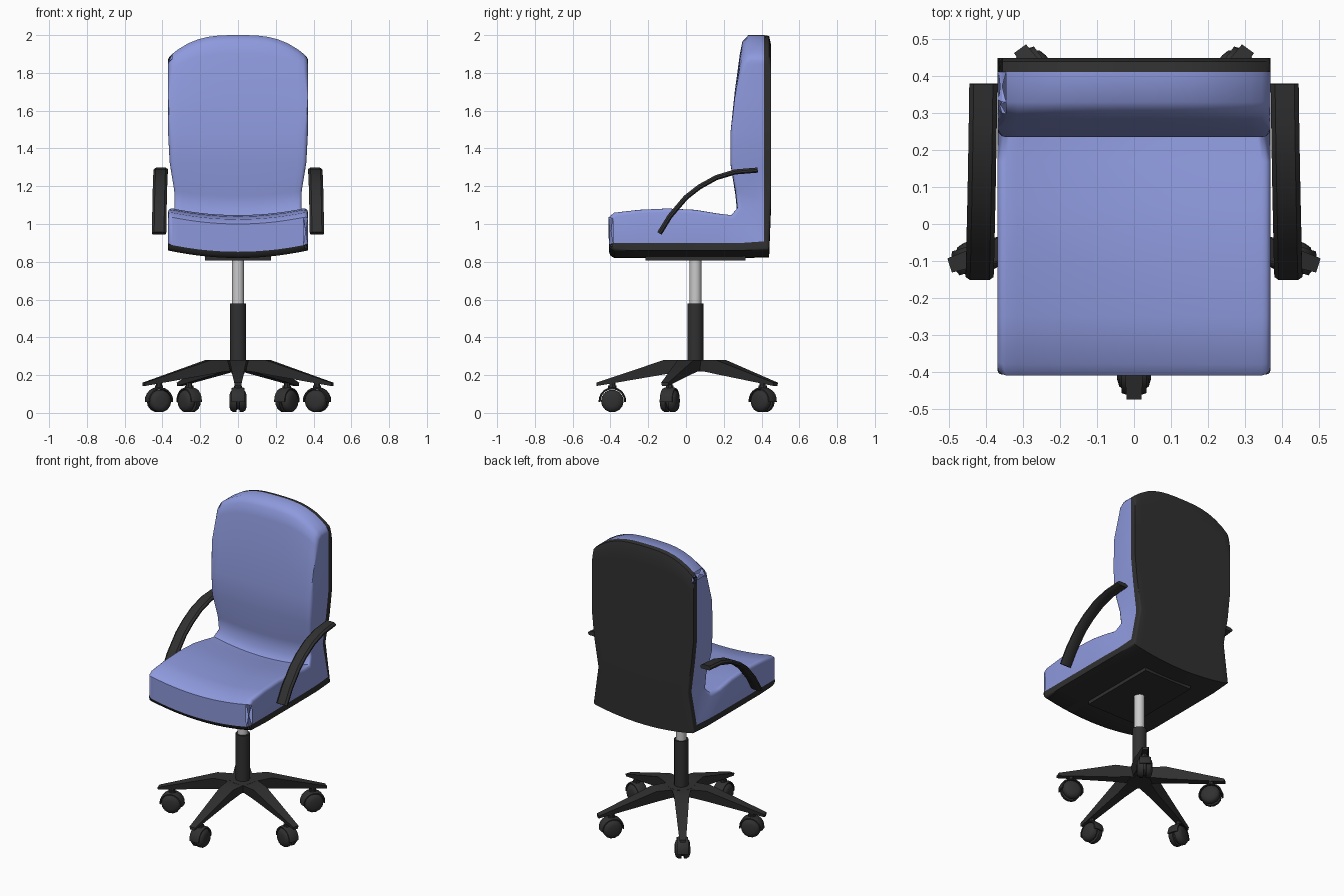
import bpy, bmesh, math
from math import sin, cos, pi, radians
from mathutils import Matrix, Vector

if "Cube" in bpy.data.objects:
    bpy.data.objects.remove(bpy.data.objects["Cube"])

W = 0.37  # half width of the seat
CY = 0.05  # y of the pedestal axis


def material(name, rgb):
    m = bpy.data.materials.new(name)
    m.diffuse_color = (*rgb, 1)
    m.use_nodes = True
    m.node_tree.nodes["Principled BSDF"].inputs["Base Color"].default_value = m.diffuse_color
    return m


BLUE = material("blue_fabric", (0.27, 0.32, 0.72))
BLACK = material("black_plastic", (0.03, 0.03, 0.03))


def finish(name, bm, mat=None, angle=40):
    bmesh.ops.recalc_face_normals(bm, faces=bm.faces[:])
    me = bpy.data.meshes.new(name)
    bm.to_mesh(me)
    bm.free()
    ob = bpy.data.objects.new(name, me)
    bpy.context.collection.objects.link(ob)
    if mat:
        me.materials.append(mat)
    bpy.ops.object.select_all(action='DESELECT')
    ob.select_set(True)
    bpy.context.view_layer.objects.active = ob
    bpy.ops.object.shade_smooth_by_angle(angle=radians(angle))
    return ob


def loft(name, rings, mat=None, angle=40, matrix=Matrix()):
    """Skin a list of equal-length closed rings and cap the ends."""
    bm = bmesh.new()
    rows = [[bm.verts.new(matrix @ Vector(p)) for p in r] for r in rings]
    n = len(rows[0])
    for a, b in zip(rows, rows[1:]):
        for i in range(n):
            bm.faces.new((a[i], a[(i + 1) % n], b[(i + 1) % n], b[i]))
    bm.faces.new(rows[0])
    bm.faces.new(rows[-1])
    return finish(name, bm, mat, angle)


def clamp(t):
    return max(0.0, min(1.0, t))


def half_width(z):
    pts = [(0.8, .37), (0.9, .365), (1.0, .34), (1.1, .325), (1.2, .335), (1.4, .37), (3, .37)]
    for (z0, a), (z1, b) in zip(pts, pts[1:]):
        if z <= z1:
            return a + (b - a) * clamp((z - z0) / (z1 - z0))


def shape(co):
    """Sag the seat, pinch the waist and arch the top of the backrest."""
    x, y, z = co
    s = abs(x) / W
    t = clamp((y - 0.2) / 0.1)
    nz = z + 0.04 * s * s * (1 - clamp((z - 1.05) / 0.3))
    nz -= 0.12 * s ** 3 * clamp((z - 1.6) / 0.4)
    return Vector((x * (1 - t + t * half_width(z) / W), y, nz))


def slab(name, face, rear, offset, mat):
    """Strip between two side profiles, spread across x; the face rim is rounded."""
    bm = bmesh.new()
    n, k = len(face), 14
    xs = [-W + 2 * W * i / k for i in range(k + 1)]
    F = [[bm.verts.new((x, *p)) for p in face] for x in xs]
    R = [[bm.verts.new((x, *p)) for p in rear] for x in xs]
    for i in range(k):
        for g in (F, R):
            for j in range(n - 1):
                bm.faces.new((g[i][j], g[i][j + 1], g[i + 1][j + 1], g[i + 1][j]))
        for j in (0, n - 1):
            bm.faces.new((F[i][j], R[i][j], R[i + 1][j], F[i + 1][j]))
    rim = []
    for i in (0, k):
        for j in range(n - 1):
            bm.faces.new((F[i][j], F[i][j + 1], R[i][j + 1], R[i][j]))
            rim.append(bm.edges.get((F[i][j], F[i][j + 1])))
        rim += [bm.edges.get((F[i][j], R[i][j])) for j in (0, n - 1)]
    bmesh.ops.bevel(bm, geom=rim, offset=offset, segments=3, profile=0.5, affect='EDGES')
    for v in bm.verts:
        v.co = shape(v.co)
    finish(name, bm, mat, 50)


# Seat and backrest: side profiles as (y, z), from the seat front to the top
front = [(-.41, 1.0), (-.38, 1.025), (-.25, 1.04), (-.1, 1.047), (.05, 1.04), (.17, 1.02),
         (.24, 1.012), (.272, 1.05), (.262, 1.15), (.235, 1.32), (.235, 1.48), (.258, 1.7),
         (.285, 1.9), (.298, 1.965), (.33, 2.0)]
ys = [-.38, -.25, -.1, .05, .17, .3]
zs = [1.08, 1.3, 1.48, 1.7, 1.88, 1.95]
seam = [(-.408, .853)] + [(y, .86) for y in ys] + [(.412, .868)] + [(.412, z) for z in zs] + [(.412, 2.0)]
outer = [(-.40, .832)] + [(y, .82) for y in ys] + [(.44, .823)] + [(.45, z) for z in zs] + [(.44, 1.995)]
slab("cushion", front, seam, 0.024, BLUE)
slab("shell", outer, seam, 0.014, BLACK)

# Armrests: flat chamfered band swept along a curve in the side plane
path = [(-.14, .95), (-.085, 1.04), (0, 1.14), (.07, 1.195), (.16, 1.245), (.26, 1.275), (.38, 1.285)]
band = [(-.038, -.006), (-.028, -.013), (.028, -.013), (.038, -.006),
        (.038, .004), (.026, .014), (-.026, .014), (-.038, .004)]
for side, label in ((-1, "left"), (1, "right")):
    rings = []
    for i, (y, z) in enumerate(path):
        a, b = path[max(i - 1, 0)], path[min(i + 1, len(path) - 1)]
        d = Vector((b[0] - a[0], b[1] - a[1])).normalized()
        cx = 0.418 - 0.01 * i / (len(path) - 1)
        rings.append([(side * (cx + u), y - d.y * v, z + d.x * v) for u, v in band])
    loft(label + "_armrest", rings, BLACK, 35)


def turned(name, prof, n, mat, matrix):
    """Turned part from (radius, height) pairs."""
    loft(name, [[(r * cos(2 * pi * i / n), r * sin(2 * pi * i / n), h) for i in range(n)]
                for r, h in prof], mat, 40, matrix)


def rect(x, w, z0, z1, wb):
    return [(x, -wb, z0), (x, wb, z0), (x, w, z1), (x, -w, z1)]


# Mounting plate and gas-lift column
centre = Matrix.Translation((0, CY, 0))
loft("mounting_plate", [[(x, y, z) for x, y in ((-.175, -.265), (.175, -.265), (.175, .265), (-.175, .265))]
                        for z in (.807, .83)], BLACK, 30, centre)
turned("piston", [(.032, .56), (.032, .815)], 12, None, centre)
turned("column", [(.043, .25), (.043, .58)], 12, BLACK, centre)
turned("base_hub", [(.075, .218), (.085, .28)], 10, BLACK, centre)

# Five legs with twin-wheel casters
for i in range(5):
    m = centre @ Matrix.Rotation(radians(-90 + 72 * i), 4, 'Z')
    loft(f"base_leg_{i}", [rect(.02, .05, .22, .279, .04), rect(.08, .056, .22, .279, .04),
                           rect(.17, .045, .203, .279, .03), rect(.525, .02, .142, .16, .016)], BLACK, 20, m)
    c = m @ Matrix.Translation((.44, 0, 0))
    turned(f"caster_stem_{i}", [(.022, .125), (.022, .145), (.016, .145), (.016, .17)], 8, BLACK, c)
    axle = c @ Matrix.Translation((0, 0, .063)) @ Matrix.Rotation(pi / 2, 4, 'X')
    turned(f"caster_wheels_{i}", [(.03, -.046), (.05, -.04), (.06, -.026), (.06, -.008), (.045, -.006),
                                  (.045, .006), (.06, .008), (.06, .026), (.05, .04), (.03, .046)],
           14, BLACK, axle)
    arc = [radians(a) for a in range(-5, 186, 19)]
    loft(f"caster_hood_{i}", [[(r * cos(a), r * sin(a), h) for r, h in
                               ((.062, -.034), (.068, -.034), (.073, -.02), (.073, .02), (.068, .034), (.062, .034))]
                              for a in arc], BLACK, 40, axle)
